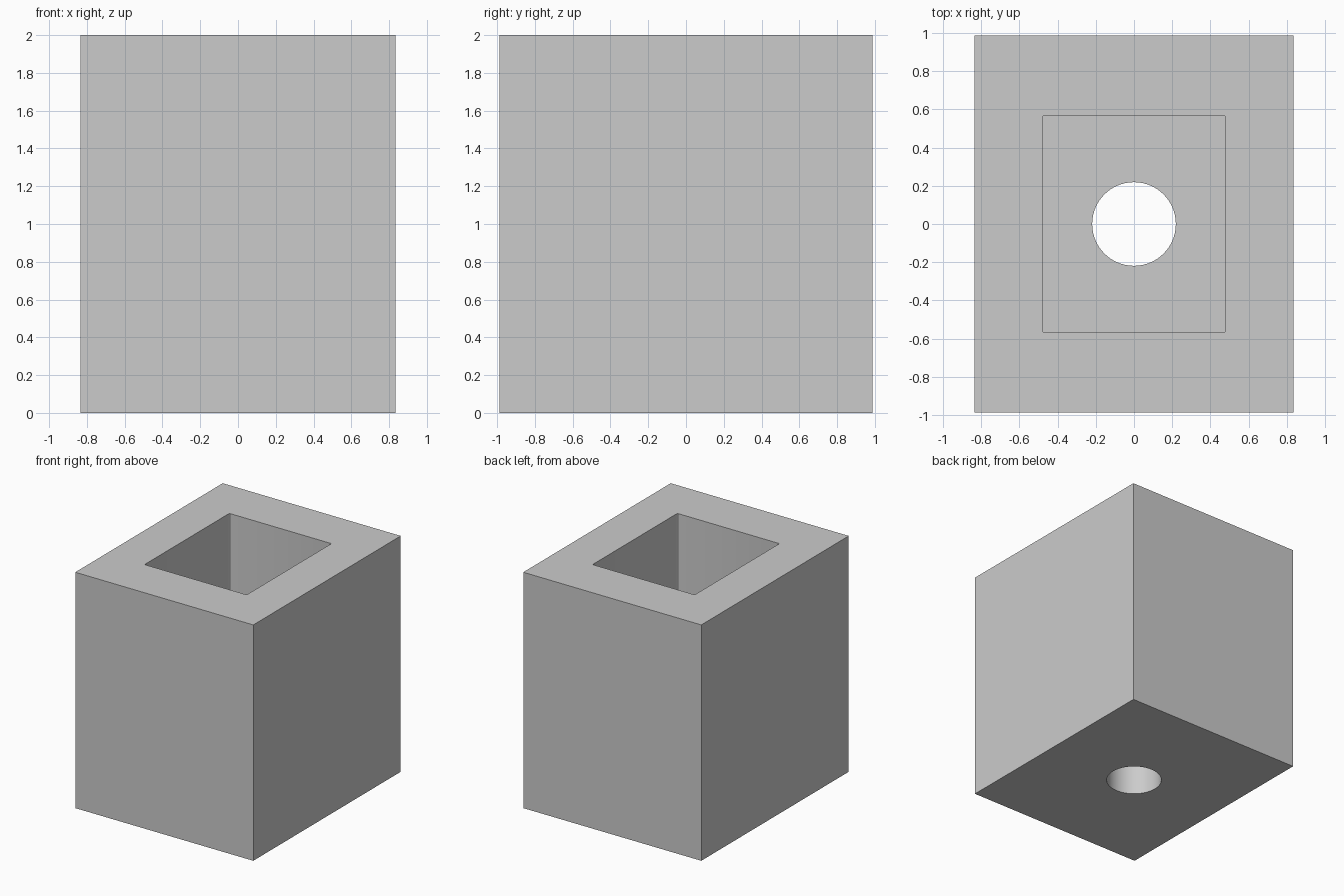
import bpy
import math

default = bpy.data.objects.get("Cube")
if default:
    bpy.data.objects.remove(default, do_unlink=True)

WIDTH, DEPTH, HEIGHT = 1.67, 1.976, 2.0
POCKET_X, POCKET_Y = 0.958, 1.136
FLOOR = 0.42
HOLE_RADIUS = 0.219

grey = bpy.data.materials.new("plain grey")
grey.use_nodes = True
colour = (0.6, 0.6, 0.6, 1)
grey.diffuse_color = colour
grey.node_tree.nodes["Principled BSDF"].inputs["Base Color"].default_value = colour


def box(name, size, bottom):
    bpy.ops.mesh.primitive_cube_add(size=1, location=(0, 0, bottom + size[2] / 2))
    ob = bpy.context.object
    ob.name = name
    ob.scale = size
    bpy.ops.object.transform_apply(location=True, rotation=False, scale=True)
    ob.data.materials.append(grey)
    return ob


def cut(target, cutter):
    cutter.hide_render = True
    mod = target.modifiers.new("cut", "BOOLEAN")
    mod.operation = "DIFFERENCE"
    mod.solver = "EXACT"
    mod.object = cutter
    bpy.context.view_layer.objects.active = target
    bpy.ops.object.modifier_apply(modifier=mod.name)
    bpy.data.objects.remove(cutter, do_unlink=True)


# Solid block
block = box("hollow_block", (WIDTH, DEPTH, HEIGHT), 0)

# Rectangular pocket open at the top, with slightly eased vertical corners
pocket = box("pocket_cutter", (POCKET_X, POCKET_Y, HEIGHT), FLOOR)
ease = pocket.modifiers.new("ease", "BEVEL")
ease.width = 0.01
ease.segments = 3
ease.limit_method = "WEIGHT"
weights = pocket.data.attributes.new("bevel_weight_edge", "FLOAT", "EDGE")
for edge in pocket.data.edges:
    a, b = (pocket.data.vertices[i].co for i in edge.vertices)
    weights.data[edge.index].value = 1.0 if abs(a.z - b.z) > 0.1 else 0.0
cut(block, pocket)

# Round hole through the floor
bpy.ops.mesh.primitive_cylinder_add(vertices=64, radius=HOLE_RADIUS, depth=2 * FLOOR)
hole = bpy.context.object
hole.name = "hole_cutter"
hole.data.materials.append(grey)
cut(block, hole)

# Smooth hole wall, crisp edges
bpy.ops.object.select_all(action="DESELECT")
block.select_set(True)
bpy.context.view_layer.objects.active = block
bpy.ops.object.shade_smooth_by_angle(angle=math.radians(30))
